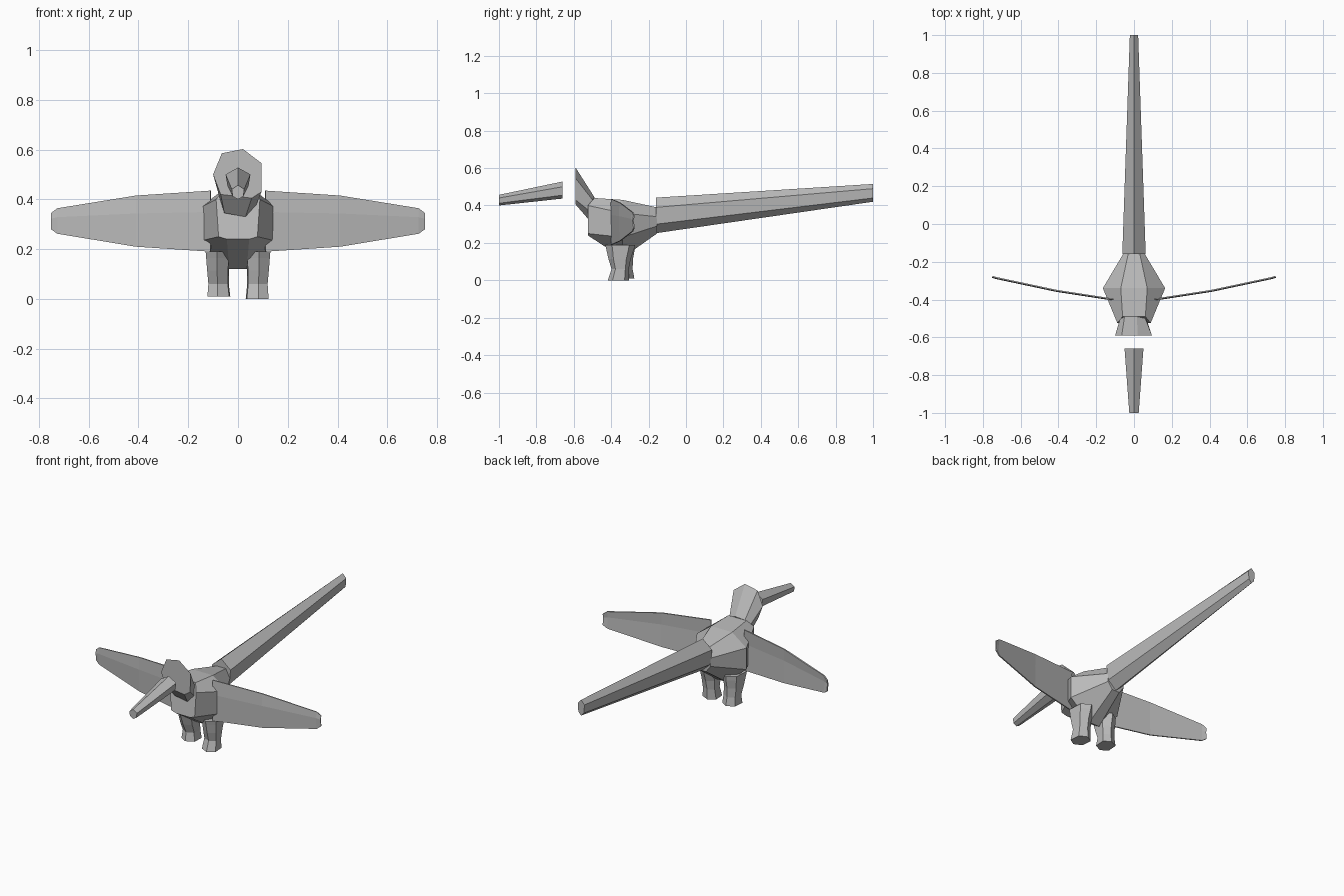
import bpy, bmesh

if "Cube" in bpy.data.objects:
    bpy.data.objects.remove(bpy.data.objects["Cube"], do_unlink=True)

grey = bpy.data.materials.new("plain grey")
grey.use_nodes = True
grey.diffuse_color = (0.5, 0.5, 0.5, 1)
grey.node_tree.nodes["Principled BSDF"].inputs["Base Color"].default_value = (0.5, 0.5, 0.5, 1)


def finish(bm, name):
    bmesh.ops.recalc_face_normals(bm, faces=bm.faces)
    mesh = bpy.data.meshes.new(name)
    bm.to_mesh(mesh)
    bm.free()
    mesh.materials.append(grey)
    obj = bpy.data.objects.new(name, mesh)
    bpy.context.collection.objects.link(obj)
    return obj


def loft(name, rings):
    """Skin a closed, capped tube through rings of equal point count."""
    bm = bmesh.new()
    loops = [[bm.verts.new(p) for p in ring] for ring in rings]
    for a, b in zip(loops, loops[1:]):
        for i in range(len(a)):
            j = (i + 1) % len(a)
            bm.faces.new((a[i], a[j], b[j], b[i]))
    bm.faces.new(loops[0])
    bm.faces.new(loops[-1])
    return finish(bm, name)


def mirrored(half):
    """Complete a ring from its +x half, listed top to bottom."""
    return half + [(-x, y, z) for x, y, z in reversed(half) if x > 0]


def spike_ring(y, half_width, heights):
    """Six-sided ring with a ridge on top and a keel below."""
    top, upper, lower, bottom = heights
    return mirrored([(0, y, top), (half_width, y, upper),
                     (half_width * 0.85, y, lower), (0, y, bottom)])


# Body
loft("body", [
    mirrored([(0.06, -0.49, 0.44), (0.088, -0.525, 0.4), (0.078, -0.525, 0.25), (0.045, -0.525, 0.24)]),
    mirrored([(0.07, -0.34, 0.43), (0.165, -0.34, 0.36), (0.165, -0.34, 0.23), (0.035, -0.34, 0.12)]),
    mirrored([(0.03, -0.155, 0.39), (0.055, -0.155, 0.34), (0.055, -0.155, 0.29), (0.025, -0.155, 0.25)]),
])

# Head, flaring forward to a flat face
face = [(-0.065, 0.585), (0.02, 0.602), (0.095, 0.545), (0.094, 0.43),
        (0.055, 0.405), (-0.07, 0.42), (-0.1, 0.5)]
nape = [(-0.05, -0.49, 0.44), (0.015, -0.49, 0.445), (0.06, -0.5, 0.43), (0.07, -0.515, 0.37),
        (0.03, -0.525, 0.33), (-0.055, -0.525, 0.345), (-0.075, -0.505, 0.41)]
loft("head", [[(x, -0.59, z) for x, z in face], nape])

# Beak and tail
loft("beak", [spike_ring(-1, 0.025, (0.457, 0.44, 0.412, 0.4)),
              spike_ring(-0.66, 0.05, (0.528, 0.5, 0.455, 0.437))])
loft("tail", [spike_ring(-0.16, 0.062, (0.442, 0.39, 0.3, 0.252)),
              spike_ring(1, 0.022, (0.515, 0.49, 0.44, 0.42))])

# Wings: thin swept panels, columns of x, y, lower z, upper z
columns = [(0.11, -0.398, 0.19, 0.435), (0.41, -0.352, 0.21, 0.415),
           (0.725, -0.285, 0.262, 0.364), (0.75, -0.278, 0.28, 0.345)]
for side, name in ((1, "left_wing"), (-1, "right_wing")):
    bm = bmesh.new()
    rows = []
    for x, y, low, high in columns:
        mid = low + (high - low) * 0.65
        rows.append([bm.verts.new((side * x, y, low)),
                     bm.verts.new((side * x, y - 0.004, mid)),
                     bm.verts.new((side * x, y, high))])
    for a, b in zip(rows, rows[1:]):
        for i in range(2):
            bm.faces.new((a[i], b[i], b[i + 1], a[i + 1]))
    wing = finish(bm, name)
    thickness = wing.modifiers.new("thickness", "SOLIDIFY")
    thickness.thickness = 0.007
    thickness.offset = 0


# Legs: six-sided columns, pinched above the foot
hexagon = [(0.1, -1), (1, -0.55), (0.9, 0.6), (-0.1, 1), (-1, 0.55), (-0.9, -0.6)]
levels = [(0.08, 0.05, -0.352, 0.08, 0.19), (0.08, 0.048, -0.352, 0.074, 0.165),
          (0.08, 0.044, -0.355, 0.06, 0.115), (0.078, 0.041, -0.352, 0.046, 0.06),
          (0.077, 0.046, -0.362, 0.056, 0)]
for side, name, shift, lift in ((1, "left_leg", 0, 0), (-1, "right_leg", 0.03, 0.01)):
    rings = []
    for cx, rx, cy, ry, z in levels:
        back = shift * (1 - z / 0.19)
        rings.append([(side * (cx + rx * u), cy + back + ry * v, max(z, lift))
                      for u, v in hexagon])
    loft(name, rings)
